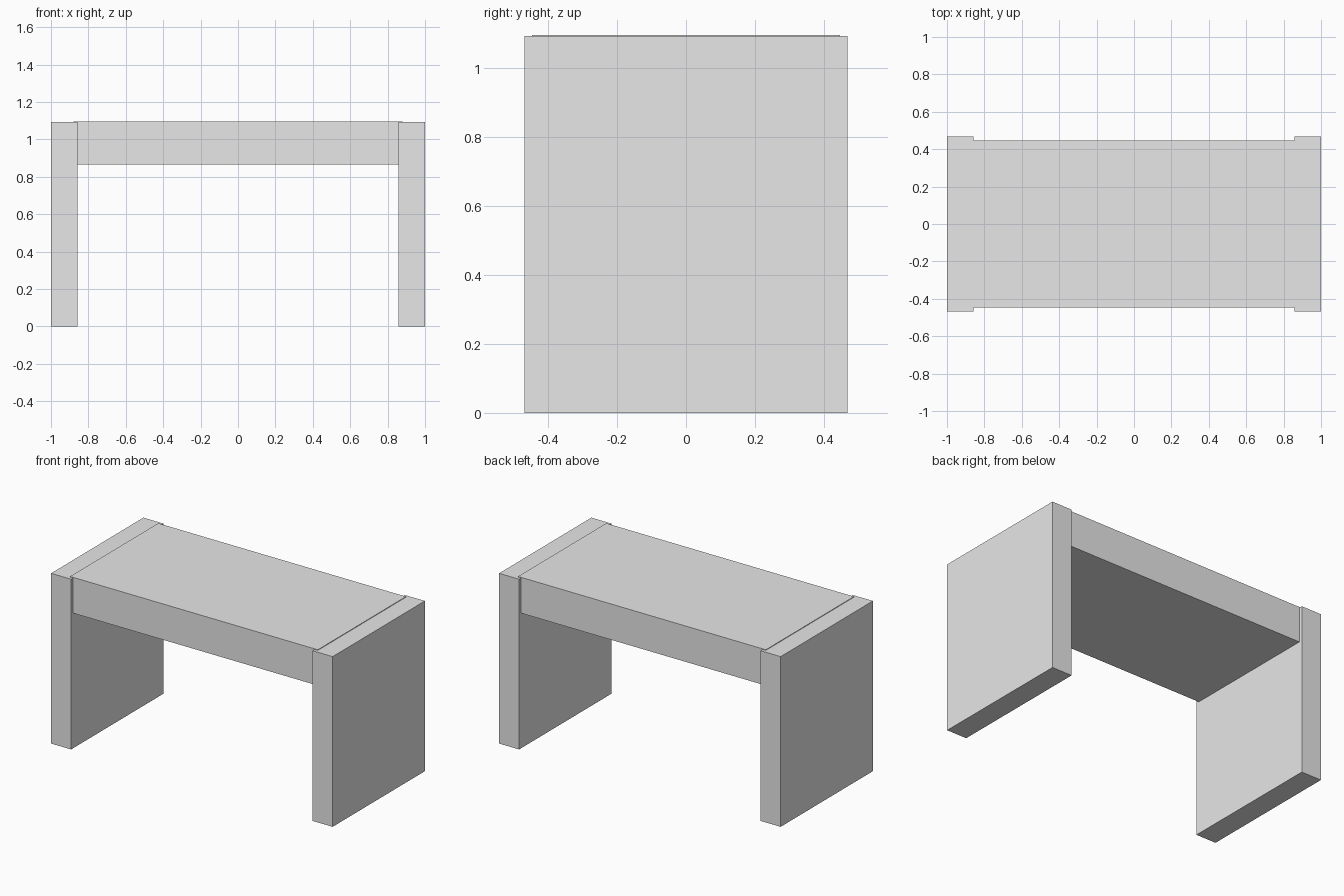
import bpy

cube = bpy.data.objects.get("Cube")
if cube:
    bpy.data.objects.remove(cube, do_unlink=True)

grey = bpy.data.materials.new("light grey")
grey.use_nodes = True
colour = (0.8, 0.8, 0.8, 1)
grey.diffuse_color = colour
grey.node_tree.nodes["Principled BSDF"].inputs["Base Color"].default_value = colour


def box(name, low, high):
    """Add a flat-sided box spanning two opposite corners."""
    centre = [(a + b) / 2 for a, b in zip(low, high)]
    bpy.ops.mesh.primitive_cube_add(size=1, location=centre)
    obj = bpy.context.object
    obj.name = name
    obj.scale = [b - a for a, b in zip(low, high)]
    bpy.ops.object.transform_apply(location=False, rotation=False, scale=True)
    obj.data.materials.append(grey)
    return obj


# Upright side panels
thickness, half_depth, height = 0.142, 0.468, 1.093
box("left_panel", (1 - thickness, -half_depth, 0), (1, half_depth, height))
box("right_panel", (-1, -half_depth, 0), (thickness - 1, half_depth, height))

# Thick top slab, let into both panels and standing slightly proud of them
box("top_slab", (-0.88, -0.447, 0.867), (0.88, 0.447, 1.097))
